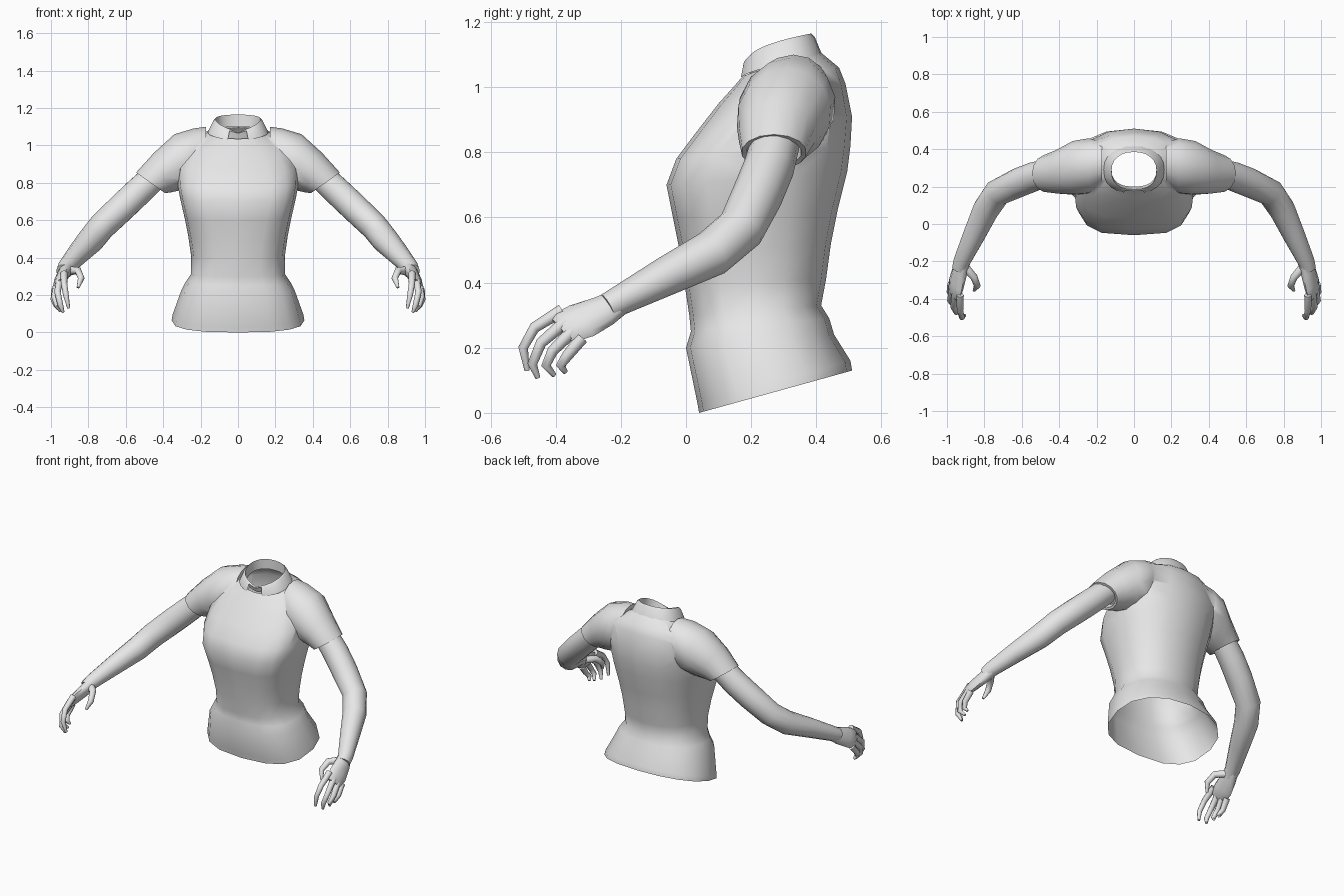
import bpy, bmesh, math
from mathutils import Vector

if "Cube" in bpy.data.objects:
    bpy.data.objects.remove(bpy.data.objects["Cube"])

grey = bpy.data.materials.new("plain_grey")
grey.diffuse_color = (0.8, 0.8, 0.8, 1)
grey.use_nodes = True
grey.node_tree.nodes["Principled BSDF"].inputs["Base Color"].default_value = grey.diffuse_color


def loft(name, rings, cap_start=True, cap_end=True, mirror=False):
    """Skin a list of equal-length point rings."""
    bm = bmesh.new()
    loops = [[bm.verts.new(p) for p in r] for r in rings]
    n = len(loops[0])
    for a, b in zip(loops, loops[1:]):
        for i in range(n):
            j = (i + 1) % n
            bm.faces.new((a[i], a[j], b[j], b[i]))
    if cap_start:
        bm.faces.new(loops[0][::-1])
    if cap_end:
        bm.faces.new(loops[-1])
    bmesh.ops.recalc_face_normals(bm, faces=bm.faces)
    me = bpy.data.meshes.new(name)
    bm.to_mesh(me)
    bm.free()
    me.materials.append(grey)
    ob = bpy.data.objects.new(name, me)
    bpy.context.collection.objects.link(ob)
    if mirror:
        ob.modifiers.new("mirror", 'MIRROR').use_clip = False
    return ob


def body_ring(zf, yf, zb, yb, hw, pf=0.7, pb=0.9, bend=1.0, n=16):
    """Tilted ring from its front and back points, half width and squareness."""
    pts = []
    mid, d = (yf + yb) / 2, (yb - yf) / 2
    for i in range(n):
        t = -math.pi / 2 + 2 * math.pi * i / n
        c, s = math.cos(t), math.sin(t)
        p = pf if s < 0 else pb
        x = hw * math.copysign(abs(c) ** p, c)
        y = mid + d * math.copysign(abs(s) ** p, s)
        f = max(0.0, (y - yf) / (yb - yf))
        pts.append(Vector((x, y, zf + (zb - zf) * f ** bend)))
    return pts


def oval(c, u, v, n=12):
    c, u, v = Vector(c), Vector(u), Vector(v)
    return [c + u * math.cos(2 * math.pi * i / n) + v * math.sin(2 * math.pi * i / n)
            for i in range(n)]


def tube(name, path, radii, n=10):
    """Round limb along a path, mirrored to the other side."""
    pts = [Vector(p) for p in path]
    rings = []
    for i, p in enumerate(pts):
        t = (pts[min(i + 1, len(pts) - 1)] - pts[max(i - 1, 0)]).normalized()
        u = (Vector((1, 0, 0)) - t * t.x).normalized()
        rings.append(oval(p, u * radii[i], t.cross(u) * radii[i], n))
    return loft(name, rings, mirror=True)


# Shirt body, from the hem up to the neckline
shirt = loft("shirt", [body_ring(*r) for r in (
    (0.00, 0.04, 0.13, 0.51, 0.355, 0.75),
    (0.03, 0.035, 0.16, 0.505, 0.35, 0.75),
    (0.20, 0.00, 0.24, 0.455, 0.305, 0.75),
    (0.25, 0.015, 0.29, 0.44, 0.28, 0.75),
    (0.30, 0.01, 0.33, 0.415, 0.25, 0.75),
    (0.40, -0.005, 0.41, 0.43, 0.25, 0.75),
    (0.50, -0.02, 0.52, 0.445, 0.265, 0.7),
    (0.60, -0.04, 0.62, 0.465, 0.285, 0.65),
    (0.70, -0.06, 0.74, 0.495, 0.31, 0.6),
    (0.78, -0.03, 0.82, 0.505, 0.325, 0.62),
    (0.86, 0.03, 0.91, 0.51, 0.325, 0.72),
    (0.95, 0.10, 1.01, 0.49, 0.30, 0.85),
    (1.00, 0.145, 1.06, 0.47, 0.25, 0.9),
    (1.035, 0.175, 1.11, 0.41, 0.15, 0.9),
)])

# Sleeves: top point, bottom point and half depth of each section
sections = []
for top, bottom, hy in (
    ((0.17, 0.33, 1.10), (0.17, 0.32, 0.90), 0.11),
    ((0.24, 0.32, 1.09), (0.24, 0.30, 0.78), 0.15),
    ((0.34, 0.31, 1.06), (0.31, 0.29, 0.76), 0.145),
    ((0.45, 0.28, 0.96), (0.355, 0.28, 0.75), 0.12),
    ((0.545, 0.27, 0.855), (0.39, 0.27, 0.745), 0.10),
    ((0.53, 0.27, 0.845), (0.40, 0.27, 0.755), 0.085),
    ((0.50, 0.27, 0.87), (0.375, 0.27, 0.785), 0.08),
):
    a, b = Vector(top), Vector(bottom)
    sections.append(oval((a + b) / 2, (a - b) / 2, (0, hy, 0), 14))
sleeves = loft("sleeves", sections, mirror=True)
bpy.context.view_layer.update()

# Join the sleeves to the body, then open the hem and the neck
join = shirt.modifiers.new("join", 'BOOLEAN')
join.operation = 'UNION'
join.solver = 'EXACT'
join.object = sleeves
bpy.context.view_layer.objects.active = shirt
bpy.ops.object.modifier_apply(modifier="join")
bpy.data.objects.remove(sleeves)
bm = bmesh.new()
bm.from_mesh(shirt.data)
openings = []
for f in bm.faces:
    c = f.calc_center_median()
    hem = c.z < 0.16 and f.normal.z < -0.85
    neck = (c.z > 1.0 and abs(c.x) < 0.03 and 0.24 < c.y < 0.35
            and f.normal.z > 0.7)
    if hem or neck:
        openings.append(f)
bmesh.ops.delete(bm, geom=openings, context='FACES_ONLY')
bm.to_mesh(shirt.data)
bm.free()

# Folded collar with a notch at the front
collar = loft("collar", [body_ring(*r, n=24) for r in (
    (1.025, 0.165, 1.095, 0.42, 0.162, 0.8, 0.9, 0.6),
    (1.065, 0.175, 1.155, 0.395, 0.132, 0.8, 0.9, 0.45),
    (1.068, 0.185, 1.165, 0.385, 0.12, 0.8, 0.9, 0.4),
    (1.03, 0.20, 1.10, 0.385, 0.12, 0.8, 0.9, 0.6),
)], False, False)
bm = bmesh.new()
bm.from_mesh(collar.data)
notch = [f for f in bm.faces if f.calc_center_median().y < 0.19
         and abs(f.calc_center_median().x) < 0.04
         and f.calc_center_median().z < 1.055]
bmesh.ops.delete(bm, geom=notch, context='FACES')
bm.to_mesh(collar.data)
bm.free()

# Arms
tube("arm", [(0.45, 0.275, 0.83), (0.53, 0.255, 0.755), (0.62, 0.22, 0.67),
             (0.73, 0.168, 0.565), (0.79, 0.08, 0.49), (0.855, -0.06, 0.42),
             (0.92, -0.20, 0.347), (0.93, -0.24, 0.325)],
     [0.075, 0.078, 0.078, 0.074, 0.072, 0.06, 0.046, 0.043], 12)

# Palms
wide = Vector((0.42, 0.57, -0.70)).normalized()
along = Vector((0.25, -0.8, -0.5)).normalized()
flat = along.cross(wide).normalized()
loft("palm", [oval(c, wide * w, flat * h, 10) for c, w, h in (
    ((0.912, -0.19, 0.35), 0.040, 0.038),
    ((0.932, -0.255, 0.312), 0.056, 0.034),
    ((0.950, -0.32, 0.283), 0.066, 0.029),
    ((0.960, -0.37, 0.262), 0.060, 0.022),
    ((0.963, -0.385, 0.255), 0.045, 0.012),
)], mirror=True)

# Fingers and thumbs
digits = {
    "index_finger": ((0.93, -0.38, 0.315), (0.93, -0.465, 0.262),
                     (0.92, -0.50, 0.20), (0.905, -0.488, 0.13)),
    "middle_finger": ((0.955, -0.37, 0.28), (0.965, -0.445, 0.215),
                      (0.95, -0.472, 0.15), (0.935, -0.455, 0.108)),
    "ring_finger": ((0.97, -0.35, 0.25), (0.982, -0.41, 0.19),
                    (0.968, -0.43, 0.145), (0.95, -0.405, 0.115)),
    "little_finger": ((0.978, -0.32, 0.23), (0.985, -0.365, 0.175),
                      (0.972, -0.385, 0.145), (0.96, -0.37, 0.125)),
    "thumb": ((0.905, -0.23, 0.33), (0.855, -0.285, 0.33),
              (0.838, -0.33, 0.29), (0.855, -0.355, 0.24)),
}
for name, path in digits.items():
    k = 1.2 if name == "thumb" else 1.0
    tube(name, path, [0.020 * k, 0.017 * k, 0.015 * k, 0.008], 8)

# Smooth shading with crisp creases
bpy.ops.object.select_all(action='DESELECT')
for ob in bpy.context.scene.objects:
    ob.select_set(True)
bpy.context.view_layer.objects.active = shirt
bpy.ops.object.shade_smooth_by_angle(angle=math.radians(50))
